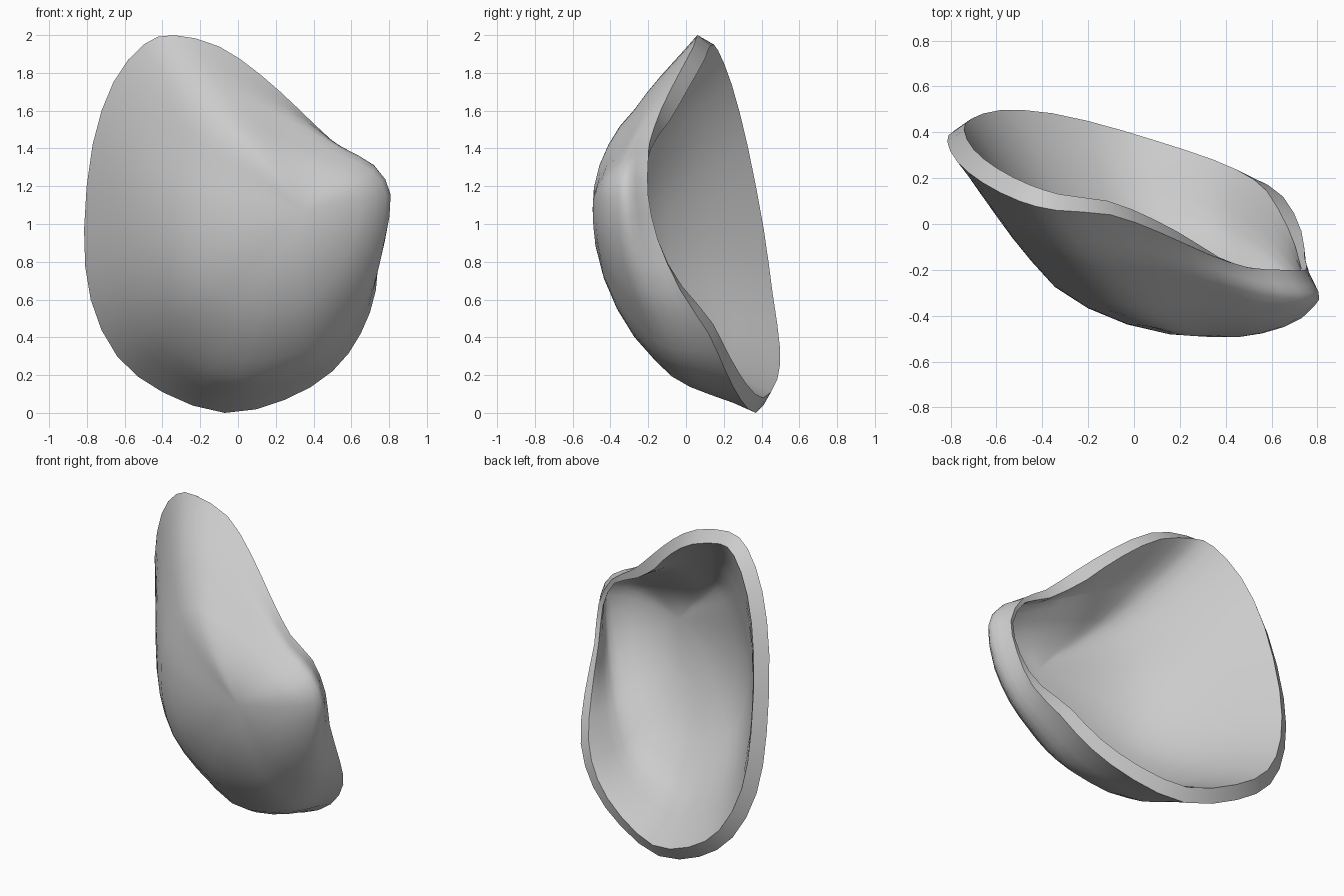
import bpy, bmesh
from mathutils import Vector

if "Cube" in bpy.data.objects:
    bpy.data.objects.remove(bpy.data.objects["Cube"])

# Rim points (clockwise from the top, seen from the front)
RIM = [(-.34, .06, 2), (-.10, .04, 1.94), (.12, -.04, 1.79), (.32, -.13, 1.61), (.5, -.19, 1.44),
       (.66, -.2, 1.33), (.75, -.2, 1.15), (.745, -.15, .92), (.73, -.03, .65), (.65, .12, .42),
       (.5, .21, .22), (.25, .29, .07), (-.07, .37, 0), (-.4, .44, .11), (-.64, .45, .3),
       (-.78, .41, .6), (-.815, .36, .97), (-.77, .27, 1.42), (-.66, .18, 1.75), (-.5, .10, 1.95)]
# Shoulder points halfway between rim and crown
SHOULDER = [(-.1, -.27, 1.61), (.05, -.27, 1.59), (.2, -.28, 1.53), (.38, -.3, 1.45), (.55, -.34, 1.36),
            (.71, -.36, 1.28), (.785, -.36, 1.15), (.75, -.35, .92), (.66, -.3, .68), (.55, -.24, .5),
            (.42, -.2, .36), (.25, -.18, .3), (.03, -.15, .28), (-.2, -.12, .38), (-.37, -.12, .55),
            (-.44, -.15, .8), (-.45, -.16, 1.05), (-.41, -.18, 1.25), (-.33, -.2, 1.45), (-.23, -.24, 1.57)]
CROWN = Vector((.35, -.5, 1.07))
SUB, STEPS = 2, 5


def hermite(p0, p1, t0, t1, t):
    return (p0 * (2*t**3 - 3*t**2 + 1) + t0 * (t**3 - 2*t**2 + t)
            + p1 * (3*t**2 - 2*t**3) + t1 * (t**3 - t**2))


def closed_spline(points):
    p = [Vector(q) for q in points]
    n = len(p)
    return [hermite(p[i], p[(i+1) % n], (p[(i+1) % n] - p[i-1]) / 2,
                    (p[(i+2) % n] - p[i]) / 2, s / SUB)
            for i in range(n) for s in range(SUB)]


# Lofted shell surface from crown through shoulder to rim
bm = bmesh.new()
pole = bm.verts.new(CROWN)
spokes = []
for r, m in zip(closed_spline(RIM), closed_spline(SHOULDER)):
    flat = (m - CROWN) * 1.2
    flat.y = 0
    # the left wall runs straighter than the right
    straight = min(1, max(0, -r.x * 1.5))
    mid = ((r - CROWN) / 2).lerp(r - m, straight * .7)
    spoke = []
    for k in range(1, STEPS + 1):
        t = k / STEPS
        p = hermite(CROWN, m, flat, mid, t)
        p.y = max(-.5, p.y - .14 * t * t * (1 - t))
        spoke.append(bm.verts.new(p))
    for k in range(1, STEPS + 1):
        spoke.append(bm.verts.new(hermite(m, r, mid, r - m, k / STEPS)))
    spokes.append(spoke)
for i, a in enumerate(spokes):
    b = spokes[(i + 1) % len(spokes)]
    bm.faces.new((pole, a[0], b[0]))
    for k in range(len(a) - 1):
        bm.faces.new((a[k], a[k+1], b[k+1], b[k]))
# Soften the crown so no creases radiate from it
bmesh.ops.smooth_vert(bm, verts=[pole] + [v for s in spokes for v in s[:3]], factor=.5,
                      use_axis_x=False, use_axis_y=True, use_axis_z=False)
# Outside faces the front
bm.normal_update()
if sum(f.normal.y * f.calc_area() for f in bm.faces) > 0:
    bmesh.ops.reverse_faces(bm, faces=bm.faces[:])
mesh = bpy.data.meshes.new("shell")
bm.to_mesh(mesh)
bm.free()
shell = bpy.data.objects.new("shell", mesh)
bpy.context.collection.objects.link(shell)

# Wall thickness, grown inwards, thinner at the right lip
group = shell.vertex_groups.new(name="wall_thickness")
for v in mesh.vertices:
    near = (v.co - Vector((.76, -.22, 1.1))).length
    group.add([v.index], min(1, max(.3, .3 + (near - .25) * 1.6)), 'REPLACE')
wall = shell.modifiers.new("wall", 'SOLIDIFY')
wall.thickness = .09
wall.offset = -1
wall.vertex_group = group.name
bpy.context.view_layer.objects.active = shell
shell.select_set(True)
bpy.ops.object.modifier_apply(modifier="wall")
bpy.ops.object.shade_smooth_by_angle(angle=.8)
